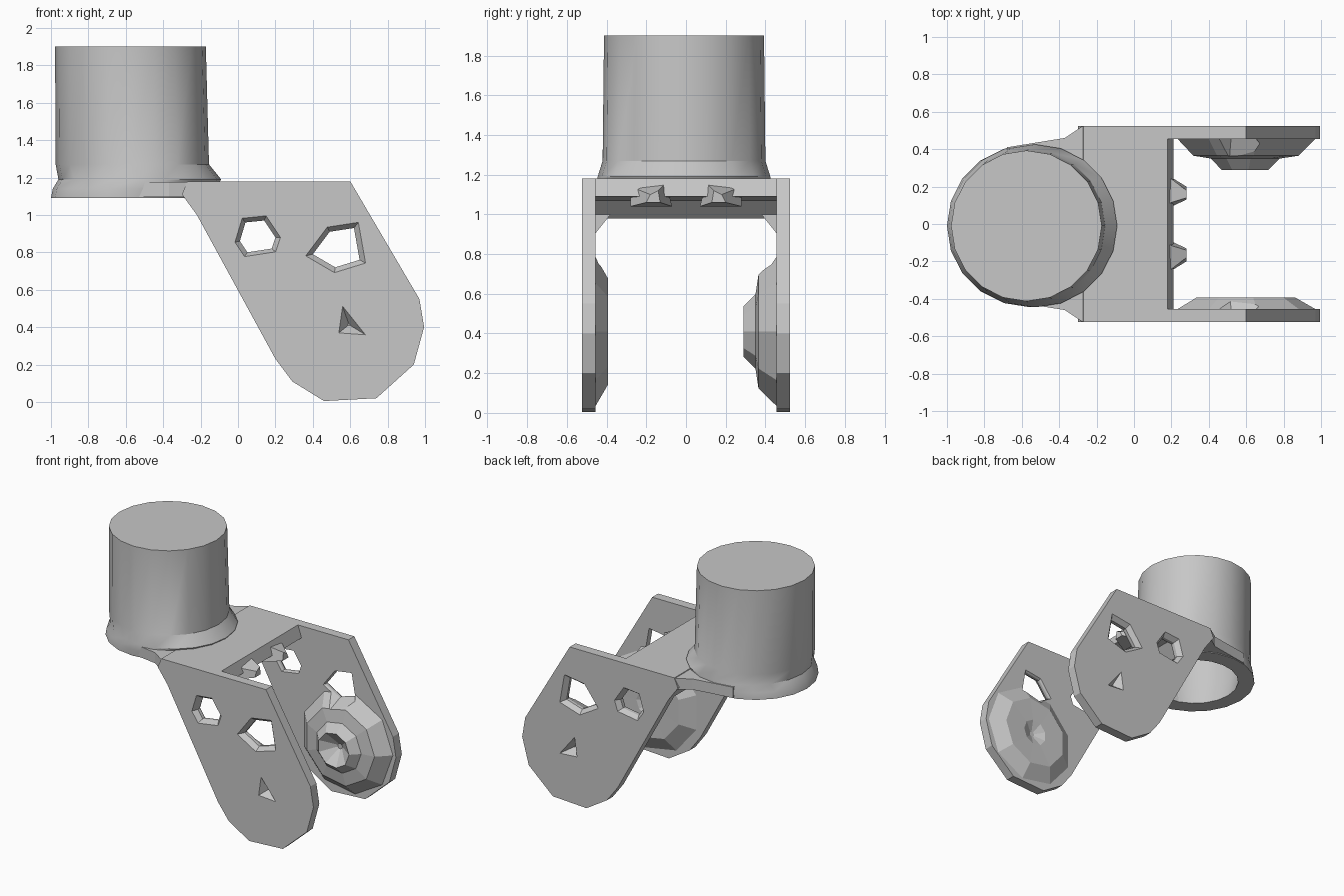
import bpy, bmesh, math

cube = bpy.data.objects.get("Cube")
if cube:
    bpy.data.objects.remove(cube)

grey = bpy.data.materials.new("plain_grey")
grey.use_nodes = True
grey.diffuse_color = (0.57, 0.57, 0.57, 1)
grey.node_tree.nodes["Principled BSDF"].inputs["Base Color"].default_value = (0.57, 0.57, 0.57, 1)


def loft(name, rings):
    """Closed solid through rings of points, one cap at each end."""
    bm = bmesh.new()
    loops = [[bm.verts.new(p) for p in ring] for ring in rings]
    n = len(loops[0])
    for a, b in zip(loops, loops[1:]):
        for i in range(n):
            j = (i + 1) % n
            bm.faces.new((a[i], a[j], b[j], b[i]))
    bm.faces.new(loops[0])
    bm.faces.new(loops[-1])
    bmesh.ops.recalc_face_normals(bm, faces=bm.faces)
    mesh = bpy.data.meshes.new(name)
    bm.to_mesh(mesh)
    bm.free()
    mesh.materials.append(grey)
    ob = bpy.data.objects.new(name, mesh)
    bpy.context.collection.objects.link(ob)
    return ob


def combine(ob, other, operation, keep=False):
    mod = ob.modifiers.new(operation, 'BOOLEAN')
    mod.operation, mod.solver, mod.object = operation, 'EXACT', other
    bpy.context.view_layer.objects.active = ob
    bpy.ops.object.modifier_apply(modifier=mod.name)
    if not keep:
        bpy.data.objects.remove(other)


def scaled(pts, y, s=1.0):
    """An x-z outline placed at depth y, scaled about its middle."""
    cx = sum(p[0] for p in pts) / len(pts)
    cz = sum(p[1] for p in pts) / len(pts)
    return [(cx + (x - cx) * s, y, cz + (z - cz) * s) for x, z in pts]


def boss_ring(r, y, n=9):
    return [(0.59 + r * math.cos(math.tau * i / n), y,
             0.41 + r * math.sin(math.tau * i / n)) for i in range(n)]


def disc(cx, r, z, n=20):
    return [(cx + r * math.cos(math.tau * i / n), -0.01 + r * math.sin(math.tau * i / n), z)
            for i in range(n)]


# Fork arms
outline = [(-0.27, 1.18), (0.6, 1.18), (0.97, 0.55), (0.995, 0.4), (0.94, 0.2), (0.74, 0.02),
           (0.46, 0.005), (0.29, 0.11), (0.2, 0.23), (-0.22, 1.0), (-0.3, 1.11)]
small_hole = [(0.01, 0.86), (0.04, 0.96), (0.14, 0.97), (0.2, 0.88), (0.18, 0.82), (0.05, 0.8)]
large_hole = [(0.4, 0.79), (0.49, 0.91), (0.62, 0.93), (0.65, 0.76), (0.52, 0.72)]
dimple = [(0.56, 0.51), (0.68, 0.36), (0.54, 0.37)]
bosses = {
    "front": (-1, [(0.38, 0.47), (0.38, 0.455), (0.27, 0.392), (0.1, 0.395), (0.02, 0.43)]),
    "back": (1, [(0.38, 0.47), (0.38, 0.455), (0.29, 0.365), (0.19, 0.35), (0.13, 0.29), (0.02, 0.37)]),
}
for side, (s, steps) in bosses.items():
    arm = loft(side + "_arm", [scaled(outline, s * 0.525), scaled(outline, s * 0.455)])
    boss = loft("boss", [boss_ring(r, s * y) for r, y in steps])
    shell = loft("trim", [scaled(outline, s * 0.6), scaled(outline, s * 0.2)])
    combine(boss, shell, 'INTERSECT')
    combine(arm, boss, 'UNION')
    for hole in (small_hole, large_hole):
        cutter = loft("hole_cutter", [scaled(hole, s * y, k) for y, k in
                                      ((0.54, 1.4), (0.49, 1), (0.47, 1), (0.35, 1.6))])
        combine(arm, cutter, 'DIFFERENCE')
    combine(arm, loft("dimple_cutter", [scaled(dimple, s * 0.53, 1.1),
                                        scaled(dimple, s * 0.47, 0.1)]), 'DIFFERENCE')

# Bridge plate between the arms, thin at the open edge with a rib behind it
section = [(-0.27, 1.18), (0.18, 1.18), (0.21, 1.09), (-0.04, 1.07), (-0.13, 0.98),
           (-0.22, 1.0), (-0.3, 1.11)]
bridge = loft("bridge_plate", [scaled(section, -0.46), scaled(section, 0.46)])

# Shoulder that widens from the socket to the arms
half = [(-0.22, 0.52), (-0.28, 0.52), (-0.37, 0.46), (-0.68, 0.41)]
plan = half + [(x, -y) for x, y in reversed(half)]
shoulder = loft("shoulder", [[(x, y, z) for x, y in plan] for z in (1.095, 1.175)])

# Corner gussets and the uneven teeth on the bridge edge
for s in (-1, 1):
    corner = [(0.46, 0.9), (0.46, 1.0), (0.38, 1.0)]
    loft("corner_gusset", [[(x, s * y, z) for y, z in corner] for x in (-0.16, -0.06)])
    base = [(0.07, 1.04), (0.28, 1.04), (0.28, 1.14), (0.1, 1.16)]
    tip = [(0.13, 1.06), (0.2, 1.06), (0.18, 1.1), (0.14, 1.12)]
    loft("edge_tooth", [[(x, s * y, z) for y, z in ring] for x, ring in ((0.15, base), (0.28, tip))])

# Hollow swivel socket with a flared foot
socket = loft("swivel_socket", [disc(cx, r, z) for cx, r, z in (
    (-0.57, 0.43, 1.09), (-0.555, 0.435, 1.14), (-0.525, 0.435, 1.19),
    (-0.565, 0.41, 1.27), (-0.575, 0.403, 1.9))])
bore = loft("bore_cutter", [disc(-0.575, r, z) for r, z in
                            ((0.3, 0.9), (0.31, 1.1), (0.34, 1.25), (0.34, 1.84))])
for part in (socket, shoulder):
    combine(part, bore, 'DIFFERENCE', keep=True)
combine(bridge, bore, 'DIFFERENCE')

# Soft shading on the round socket only
bpy.ops.object.select_all(action='DESELECT')
socket.select_set(True)
bpy.context.view_layer.objects.active = socket
bpy.ops.object.shade_smooth_by_angle(angle=math.radians(30))
